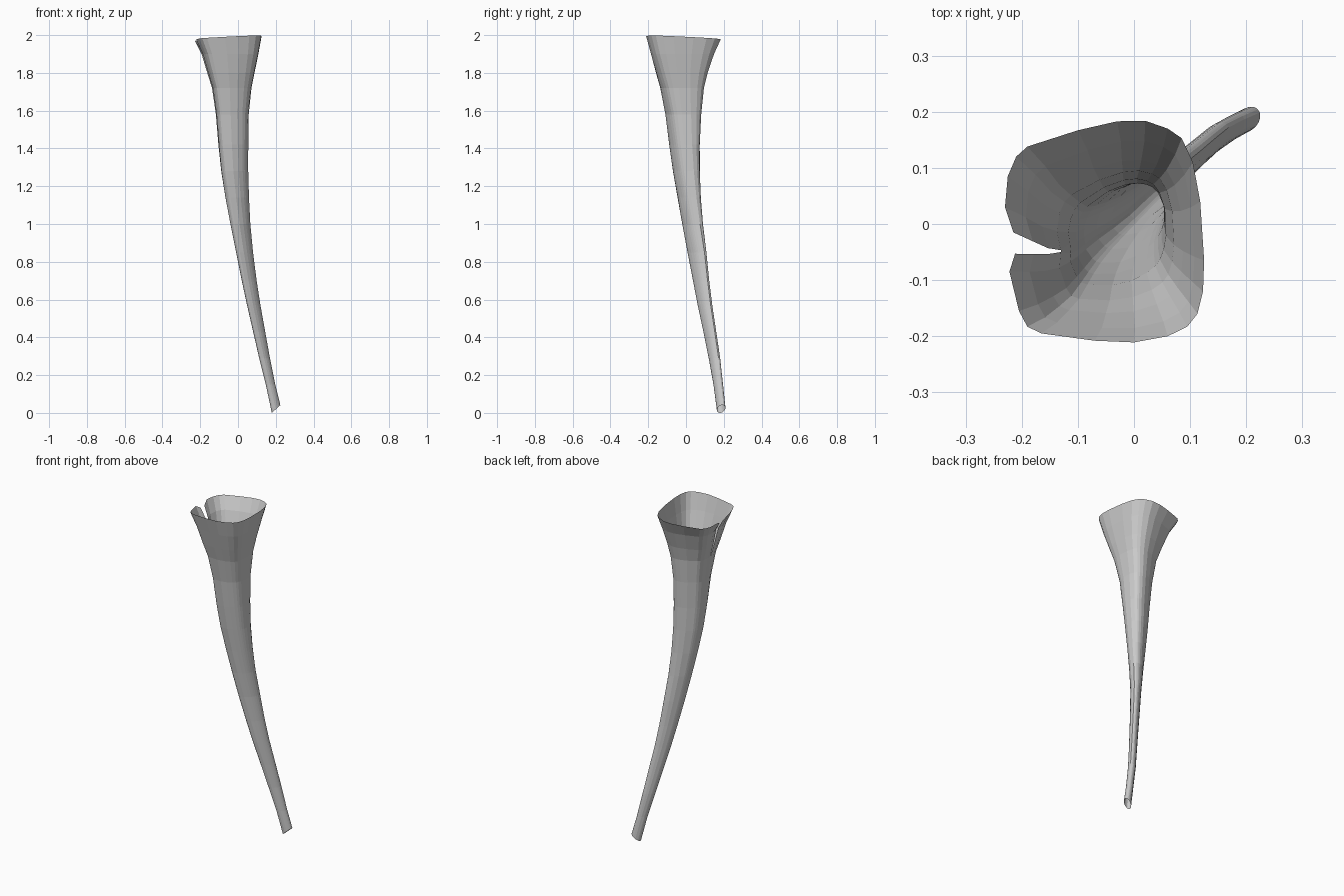
import bpy, bmesh, math

if "Cube" in bpy.data.objects:
    bpy.data.objects.remove(bpy.data.objects["Cube"])

# Rim outline seen from above, running from one lip of the slit round to the other
RIM = [(-.215, -.015), (-.23, .03), (-.225, .085), (-.21, .12), (-.19, .138), (-.1, .167),
       (-.03, .183), (.02, .184), (.06, .17), (.085, .153), (.105, .11), (.118, .04),
       (.125, -.065), (.123, -.12), (.113, -.16), (.095, -.183), (.06, -.2), (0, -.211),
       (-.07, -.208), (-.165, -.195), (-.19, -.183), (-.205, -.155), (-.222, -.085), (-.212, -.053)]

# Cross-sections: height, x min, x max, y min, y max, diagonal skew, squareness
ROWS = [(1.985, -.23, .125, -.211, .184, 0, 1),
        (1.9, -.193, .108, -.187, .147, .03, .95),
        (1.8, -.163, .088, -.16, .112, .08, .85),
        (1.72, -.138, .072, -.137, .092, .13, .75),
        (1.58, -.118, .058, -.11, .078, .2, .55),
        (1.42, -.105, .056, -.09, .071, .27, .35),
        (1.28, -.09, .056, -.07, .072, .33, .2),
        (1.14, -.067, .06, -.045, .078, .4, .1),
        (1.0, -.04, .067, -.02, .09, .5, 0),
        (.85, -.01, .081, .008, .108, .6, 0),
        (.7, .02, .1, .037, .123, .6, 0),
        (.57, .048, .12, .062, .139, .58, 0),
        (.43, .08, .145, .092, .16, .56, 0),
        (.29, .112, .17, .12, .181, .5, 0),
        (.15, .147, .198, .145, .196, .4, 0),
        (.03, .179, .225, .163, .209, .3, 0)]

N = len(RIM)
z0, xa, xb, ya, yb = ROWS[0][:5]
unit = [((x - (xa + xb) / 2) / ((xb - xa) / 2), (y - (ya + yb) / 2) / ((yb - ya) / 2)) for x, y in RIM]


def section(row, level):
    """Blend the squarish rim shape into a skewed ellipse."""
    z, xa, xb, ya, yb, skew, square = row
    cx, cy, rx, ry = (xa + xb) / 2, (ya + yb) / 2, (xb - xa) / 2, (yb - ya) / 2
    pts = []
    for px, py in unit:
        t = math.atan2(py, px)
        nx = square * px + (1 - square) * math.cos(t)
        ny = square * py + (1 - square) * math.sin(t)
        pts.append([cx + rx * nx, cy + ry * (skew * nx + math.sqrt(1 - skew ** 2) * ny), z])
    # the two slit edges close up on the way down
    close = (0, .3, .6, .85)[level] if level < 4 else 0
    mid = [(a + b) / 2 for a, b in zip(pts[0], pts[-1])]
    for p in (pts[0], pts[-1]):
        p[:] = [a + (m - a) * close for a, m in zip(p, mid)]
    # sloping rim with drooping lips, and oblique foot
    for i, p in enumerate(pts):
        if level == 0:
            p[2] += .05 * p[0] - .045 * p[1] - (.02 if i in (0, N - 1) else 0)
        elif level == len(ROWS) - 1:
            p[2] += .9 * (p[0] - cx)
    return pts


# Thin flared tube, open at both ends, slit through the flare
bm = bmesh.new()
rings = [[bm.verts.new(p) for p in section(r, k)] for k, r in enumerate(ROWS)]
for k in range(len(rings) - 1):
    a, b = rings[k], rings[k + 1]
    for i in range(N):
        if i == N - 1 and k < 3:
            continue
        j = (i + 1) % N
        bm.faces.new((a[i], a[j], b[j], b[i]))
low = min(v.co.z for v in bm.verts)
for v in bm.verts:
    if v.co.z < .1:
        v.co.z -= low
mesh = bpy.data.meshes.new("flared_tube")
bm.normal_update()
bm.to_mesh(mesh)
bm.free()

grey = bpy.data.materials.new("light_grey")
grey.diffuse_color = (.6, .6, .6, 1)
grey.use_nodes = True
grey.node_tree.nodes["Principled BSDF"].inputs["Base Color"].default_value = grey.diffuse_color
mesh.materials.append(grey)
obj = bpy.data.objects.new("flared_tube", mesh)
bpy.context.collection.objects.link(obj)
# outward-facing surface
ref = mesh.polygons[5]
if ref.normal.y < 0:
    mesh.flip_normals()
